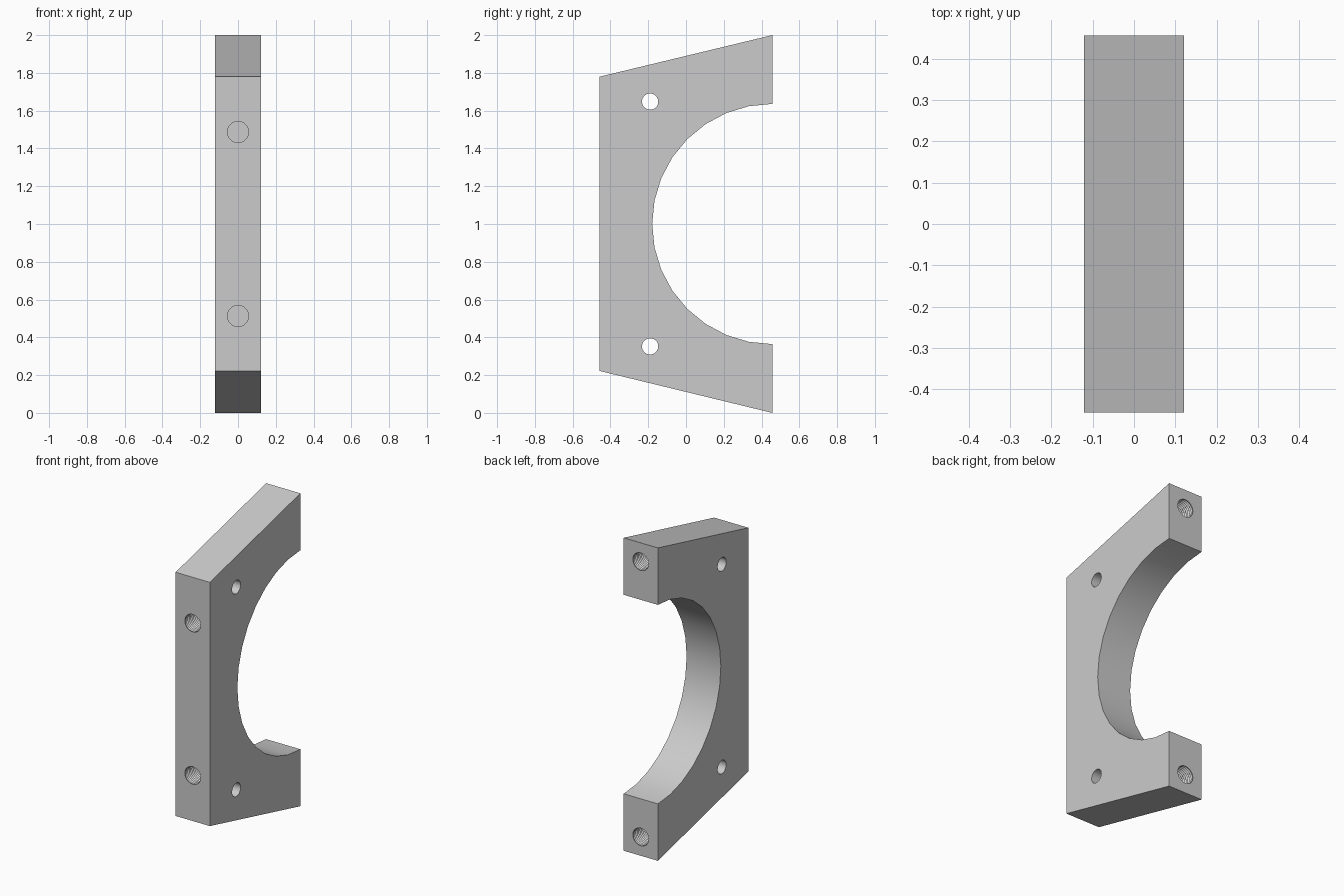
import bpy, bmesh, math
from mathutils import Matrix, Vector

cube = bpy.data.objects.get("Cube")
if cube:
    bpy.data.objects.remove(cube, do_unlink=True)

HALF_WIDTH, BACK, MIDDLE = 0.121, 0.457, 1.0
BORE, SEGMENTS = 0.636, 32

# Single plain grey finish
grey = bpy.data.materials.new("plain grey")
grey.use_nodes = True
colour = (0.6, 0.6, 0.6, 1)
grey.diffuse_color = colour
grey.node_tree.nodes["Principled BSDF"].inputs["Base Color"].default_value = colour


def make_object(name, bm):
    bmesh.ops.recalc_face_normals(bm, faces=bm.faces)
    mesh = bpy.data.meshes.new(name)
    bm.to_mesh(mesh)
    bm.free()
    mesh.materials.append(grey)
    obj = bpy.data.objects.new(name, mesh)
    bpy.context.collection.objects.link(obj)
    return obj


def lathe_cutter(name, profile, origin, direction):
    """Revolve (radius, distance) points about a line through origin."""
    bm = bmesh.new()
    verts = [bm.verts.new((r, 0, d)) for r, d in profile]
    edges = [bm.edges.new(pair) for pair in zip(verts, verts[1:])]
    bmesh.ops.spin(bm, geom=verts + edges, cent=(0, 0, 0), axis=(0, 0, 1),
                   angle=math.tau, steps=SEGMENTS, use_merge=True)
    bmesh.ops.remove_doubles(bm, verts=bm.verts, dist=1e-5)
    turn = Vector(direction).to_track_quat('Z', 'Y').to_matrix().to_4x4()
    bmesh.ops.transform(bm, matrix=Matrix.Translation(origin) @ turn, verts=bm.verts)
    obj = make_object(name, bm)
    obj.hide_render = True
    return obj


def plain_profile(radius, length):
    return [(0, -length), (radius, -length), (radius, length), (0, length)]


def thread_profile(radius, groove, depth, pitch):
    # Straight lead at the mouth, then repeated V grooves to a flat floor
    points = [(0, -0.03), (radius, -0.03), (radius, 0.004)]
    for i in range(int(depth / pitch)):
        start = 0.004 + i * pitch
        points += [(radius + groove, start + pitch / 2), (radius, start + pitch)]
    return points + [(0, points[-1][1])]


# Clamp body: tapered side outline with a half-round opening at the back
outline = [(BACK, 0), (-BACK, 0.222), (-BACK, 1.78), (BACK, 2)]
for i in range(SEGMENTS // 2 + 1):
    a = math.pi / 2 + math.tau * i / SEGMENTS
    outline.append((BACK + BORE * math.cos(a), MIDDLE + BORE * math.sin(a)))
bm = bmesh.new()
side = bm.faces.new([bm.verts.new((-HALF_WIDTH, y, z)) for y, z in outline])
extruded = bmesh.ops.extrude_face_region(bm, geom=[side])["geom"]
bmesh.ops.translate(bm, vec=(2 * HALF_WIDTH, 0, 0),
                    verts=[v for v in extruded if isinstance(v, bmesh.types.BMVert)])
body = make_object("clamp_body", bm)

# Holes, paired above and below the middle
cutters = []
for label, s in (("lower", -1), ("upper", 1)):
    cutters += [
        lathe_cutter(label + "_cross_hole_cutter", plain_profile(0.043, 0.2),
                     (0, -0.19, MIDDLE + s * 0.648), (1, 0, 0)),
        lathe_cutter(label + "_front_thread_cutter", thread_profile(0.056, 0.007, 0.25, 0.014),
                     (0, -BACK, MIDDLE + s * 0.487), (0, 1, 0)),
        lathe_cutter(label + "_back_thread_cutter", thread_profile(0.056, 0.007, 0.2, 0.014),
                     (0, BACK, MIDDLE + s * 0.88), (0, -1, 0)),
    ]

bpy.ops.object.select_all(action='DESELECT')
body.select_set(True)
bpy.context.view_layer.objects.active = body
for cutter in cutters:
    cut = body.modifiers.new(cutter.name, 'BOOLEAN')
    cut.operation, cut.solver, cut.object = 'DIFFERENCE', 'EXACT', cutter
    bpy.ops.object.modifier_apply(modifier=cut.name)
    bpy.data.objects.remove(cutter, do_unlink=True)

# Smooth bores, crisp edges
bpy.ops.object.shade_smooth_by_angle(angle=math.radians(30))
